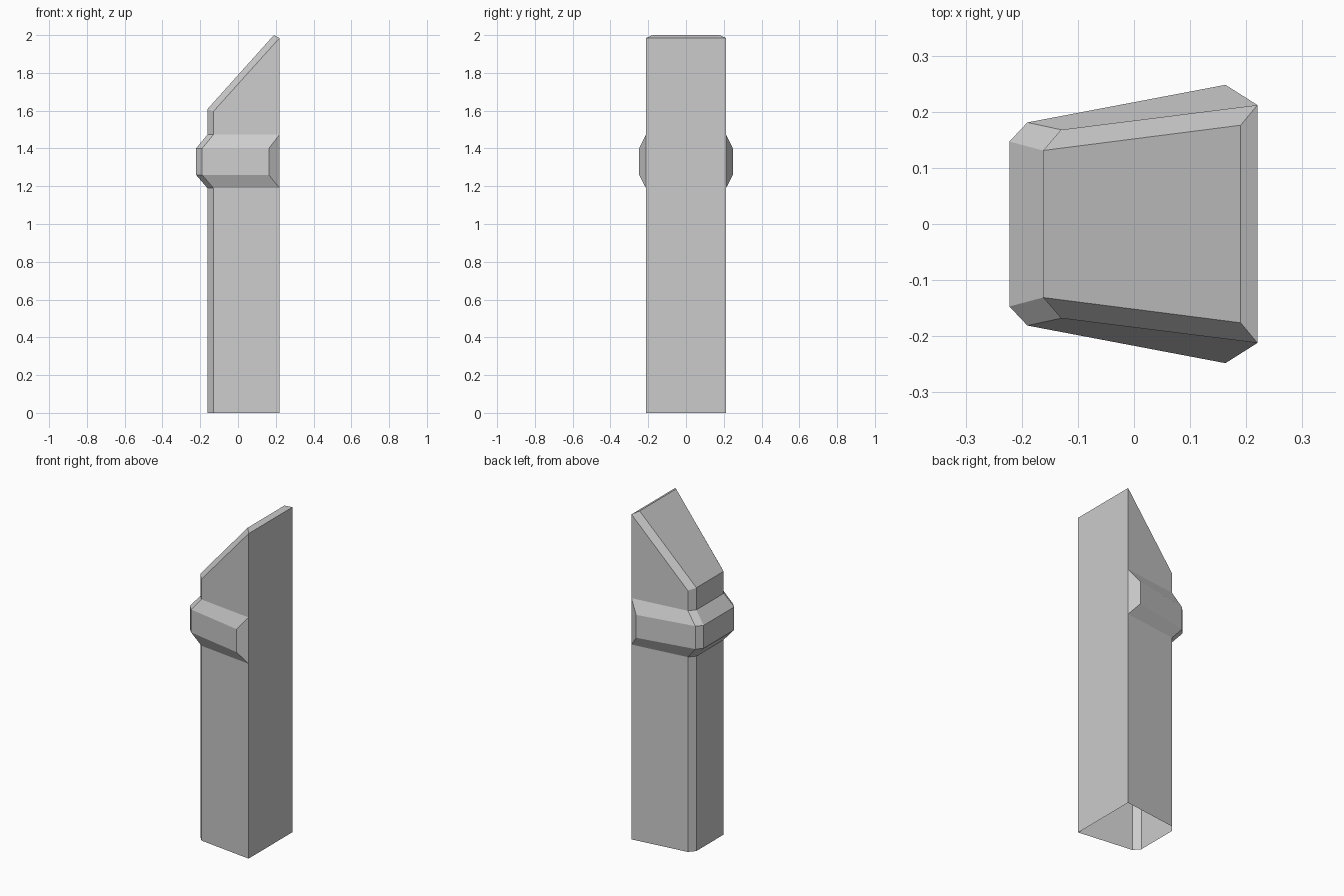
import bpy, bmesh

if "Cube" in bpy.data.objects:
    bpy.data.objects.remove(bpy.data.objects["Cube"])


def mirrored(half):
    """Complete a half outline (y < 0) with its mirror image."""
    return half + [(x, -y, *z) for x, y, *z in reversed(half)]


# Cross-sections, running from the right edge round the left side
shaft = mirrored([(0.22, -0.212), (-0.13, -0.168), (-0.162, -0.131)])
band = mirrored([(0.163, -0.248), (-0.19, -0.181), (-0.222, -0.147)])
# Upper rim follows the slope
rim = mirrored([(0.22, -0.212, 1.985), (-0.13, -0.168, 1.596), (-0.162, -0.131, 1.608)])

bm = bmesh.new()


def ring(profile, z):
    return [bm.verts.new((x, y, z)) for x, y in profile]


# Shaft, collar band and upper shaft as one lofted skin, open at the bottom
rings = [ring(shaft, 0), ring(shaft, 1.19), ring(band, 1.26),
         ring(band, 1.40), ring(shaft, 1.473)]
rings.append([bm.verts.new(p) for p in rim])
for low, high in zip(rings, rings[1:]):
    for i in range(5):
        bm.faces.new((low[i], low[i + 1], high[i + 1], high[i]))

# Bevelled ends of the band
for i in (0, 5):
    bm.faces.new([r[i] for r in rings[1:5]])

# Flat right side
flat = [rings[k] for k in (0, 1, 4, 5)]
bm.faces.new([r[0] for r in flat] + [r[5] for r in reversed(flat)])

# Sloped cap with its chamfers
top = rings[-1]
a = bm.verts.new((0.19, -0.176, 2.0))
b = bm.verts.new((0.19, 0.176, 2.0))
bm.faces.new((top[2], a, b, top[3]))
bm.faces.new((top[0], a, top[2], top[1]))
bm.faces.new((top[5], top[4], top[3], b))
bm.faces.new((top[0], top[5], b, a))

bmesh.ops.recalc_face_normals(bm, faces=bm.faces)
mesh = bpy.data.meshes.new("banded_post")
bm.to_mesh(mesh)
bm.free()
bpy.context.collection.objects.link(bpy.data.objects.new("banded_post", mesh))
